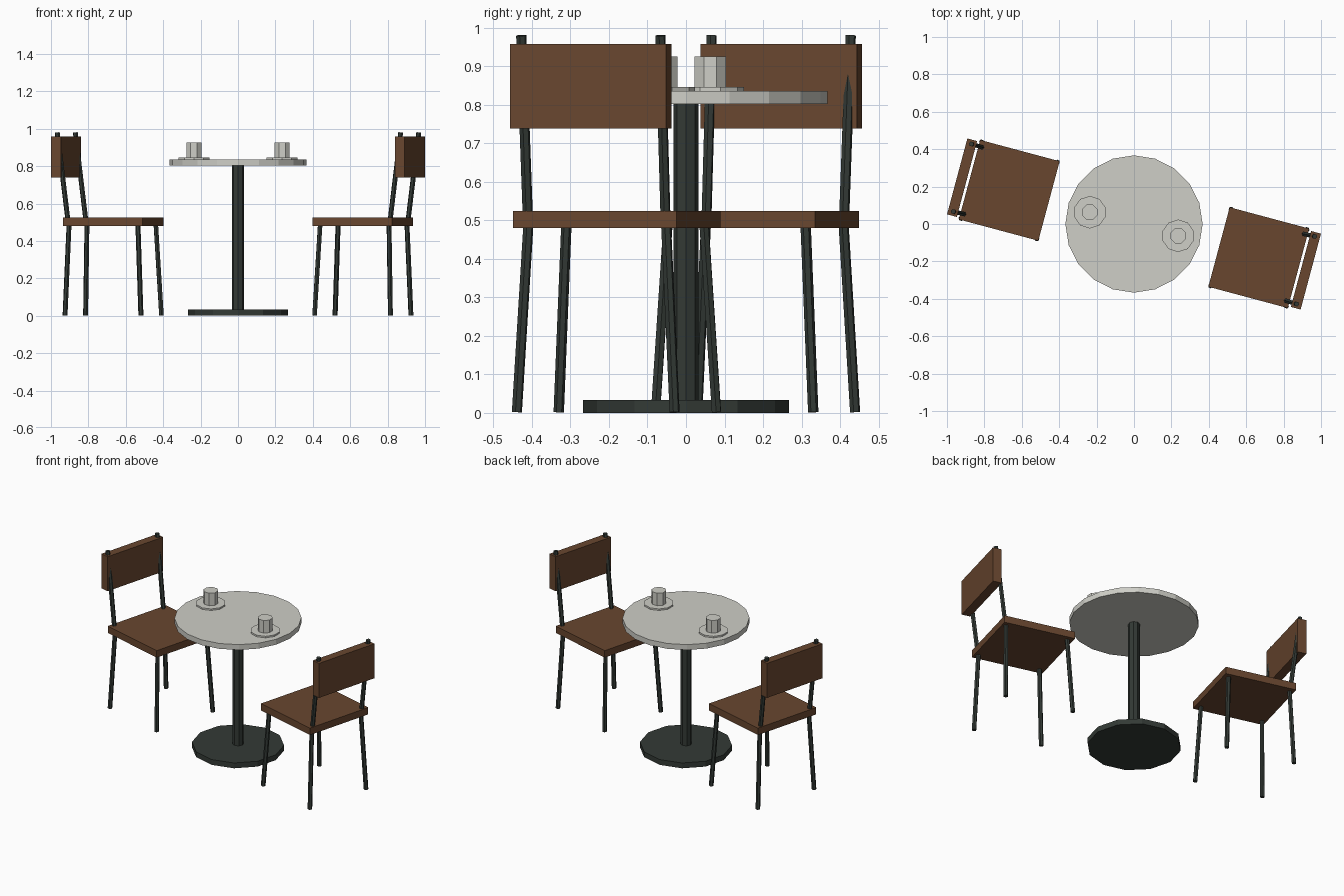
import bpy, math
from mathutils import Vector, Matrix

if "Cube" in bpy.data.objects:
    bpy.data.objects.remove(bpy.data.objects["Cube"])


def material(name, rgb):
    m = bpy.data.materials.new(name)
    m.diffuse_color = (*rgb, 1)
    m.use_nodes = True
    m.node_tree.nodes["Principled BSDF"].inputs["Base Color"].default_value = m.diffuse_color
    return m


WOOD = material("brown wood", (0.140, 0.062, 0.028))
METAL = material("dark metal", (0.033, 0.042, 0.036))
STONE = material("pale stone", (0.62, 0.62, 0.57))


def finish(name, mat):
    ob = bpy.context.object
    ob.name = name
    ob.data.materials.append(mat)
    return ob


def disc(name, x, y, z0, z1, r, sides, mat, turn=0.0):
    bpy.ops.mesh.primitive_cylinder_add(vertices=sides, radius=r, depth=z1 - z0,
                                        location=(x, y, (z0 + z1) / 2), rotation=(0, 0, turn))
    return finish(name, mat)


def box(name, size, loc, place):
    bpy.ops.mesh.primitive_cube_add(size=1)
    ob = finish(name, WOOD)
    ob.data.transform(Matrix.Translation(loc) @ Matrix.Diagonal((*size, 1)))
    ob.matrix_world = place


def rod(name, a, b, place, r=0.0135):
    a, b = Vector(a), Vector(b)
    bpy.ops.mesh.primitive_cylinder_add(vertices=6, radius=r, depth=(b - a).length)
    ob = finish(name, METAL)
    turn = (b - a).to_track_quat('Z', 'Y').to_matrix().to_4x4()
    ob.data.transform(Matrix.Translation((a + b) / 2) @ turn)
    ob.matrix_world = place


# Pedestal table
disc("table_base", 0, 0, 0, 0.034, 0.267, 12, METAL)
disc("table_column", 0, 0, 0.03, 0.805, 0.033, 8, METAL)
disc("table_top", 0, 0, 0.802, 0.836, 0.367, 20, STONE)

# Two chairs and two cups, half a turn apart
for label, angle in (("right", 0), ("left", math.pi)):
    spin = Matrix.Rotation(angle, 4, 'Z')
    place = spin @ Matrix.Translation((0.667, -0.18, 0)) @ Matrix.Rotation(math.radians(-15), 4, 'Z')

    # Chair: local +x points to its back
    box(label + "_seat", (0.44, 0.44, 0.044), (0, 0, 0.502), place)
    box(label + "_backrest", (0.054, 0.42, 0.22), (0.261, 0, 0.848), place)
    for s, side in ((-1, "a"), (1, "b")):
        rod(f"{label}_front_leg_{side}", (-0.21, s * 0.212, 0.002), (-0.186, s * 0.185, 0.49), place)
        rod(f"{label}_back_leg_{side}", (0.21, s * 0.212, 0.002), (0.195, s * 0.185, 0.49), place)
        rod(f"{label}_back_post_{side}", (0.2, s * 0.185, 0.50), (0.26, s * 0.187, 0.98), place)

    # Saucer and cup
    p = spin @ Vector((0.236, -0.063, 0))
    disc(label + "_saucer", p.x, p.y, 0.834, 0.846, 0.087, 10, STONE, angle)
    disc(label + "_cup", p.x, p.y, 0.845, 0.926, 0.044, 8, STONE, angle + math.pi / 8)
